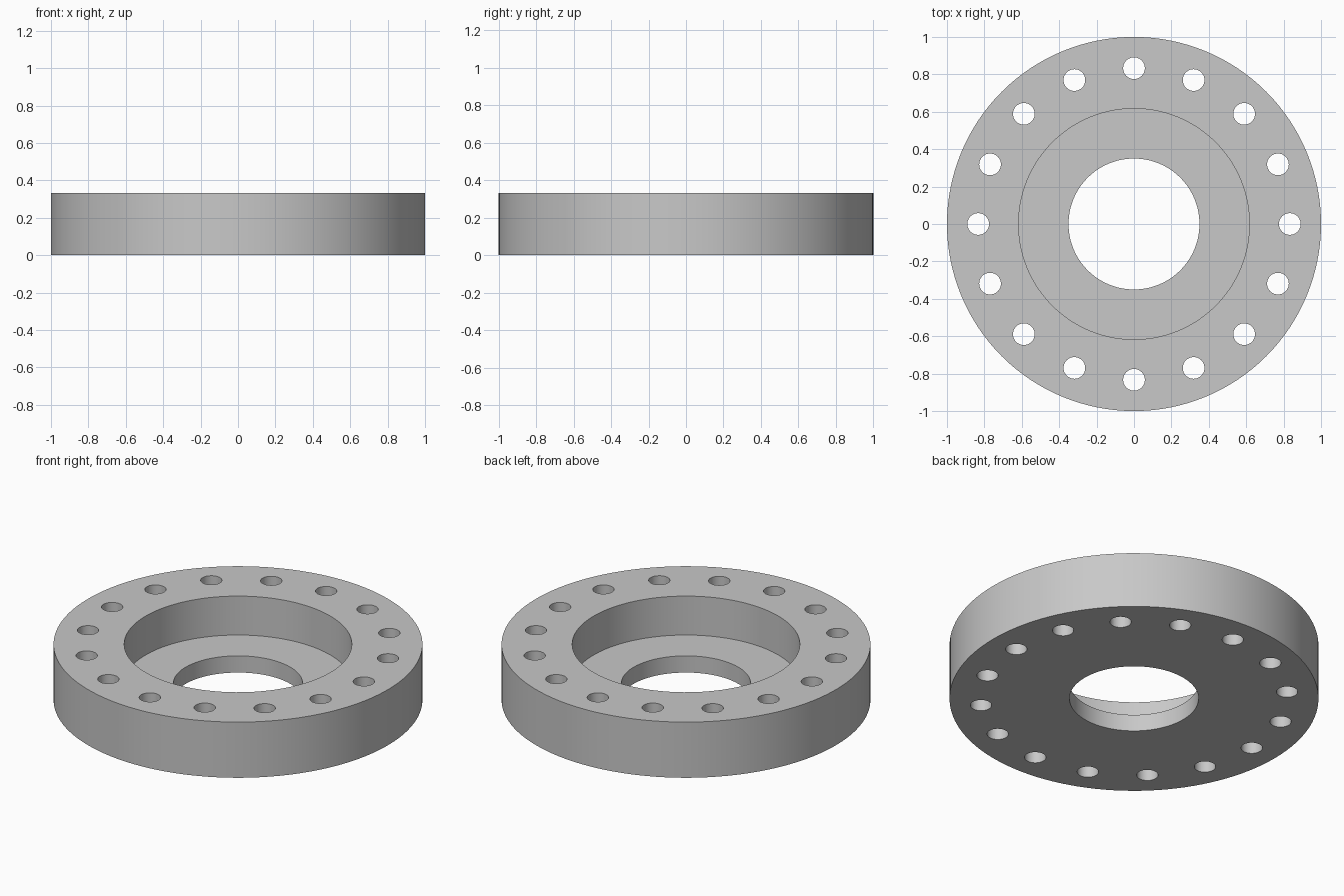
import bpy, bmesh, math
from mathutils import Matrix

if "Cube" in bpy.data.objects:
    bpy.data.objects.remove(bpy.data.objects["Cube"])

HEIGHT, FLOOR = 0.333, 0.1
R_OUT, R_RECESS, R_BORE = 1.0, 0.617, 0.35
R_BOLTS, R_HOLE, BOLTS = 0.833, 0.058, 16
SEG = 128


def new_object(name, bm):
    bmesh.ops.recalc_face_normals(bm, faces=bm.faces[:])
    mesh = bpy.data.meshes.new(name)
    bm.to_mesh(mesh)
    bm.free()
    obj = bpy.data.objects.new(name, mesh)
    bpy.context.collection.objects.link(obj)
    return obj


# Flange ring: stepped cross-section turned around z
profile = [(R_BORE, 0), (R_OUT, 0), (R_OUT, HEIGHT),
           (R_RECESS, HEIGHT), (R_RECESS, FLOOR), (R_BORE, FLOOR)]
bm = bmesh.new()
rings = []
for i in range(SEG):
    a = 2 * math.pi * i / SEG
    rings.append([bm.verts.new((r * math.cos(a), r * math.sin(a), z)) for r, z in profile])
n = len(profile)
for i in range(SEG):
    p, q = rings[i], rings[(i + 1) % SEG]
    for j in range(n):
        k = (j + 1) % n
        bm.faces.new((p[j], q[j], q[k], p[k]))
flange = new_object("flange_ring", bm)

# Bolt hole cutters
bm = bmesh.new()
for i in range(BOLTS):
    a = 2 * math.pi * i / BOLTS
    pos = Matrix.Translation((R_BOLTS * math.cos(a), R_BOLTS * math.sin(a), HEIGHT / 2))
    bmesh.ops.create_cone(bm, cap_ends=True, segments=40, radius1=R_HOLE,
                          radius2=R_HOLE, depth=HEIGHT + 0.2, matrix=pos)
cutter = new_object("bolt_hole_cutter", bm)
cutter.hide_render = True

# Cut the holes and bake the result
mod = flange.modifiers.new("bolt_holes", 'BOOLEAN')
mod.operation = 'DIFFERENCE'
mod.solver = 'EXACT'
mod.object = cutter
bpy.context.view_layer.objects.active = flange
bpy.ops.object.select_all(action='DESELECT')
flange.select_set(True)
bpy.ops.object.modifier_apply(modifier=mod.name)
bpy.data.objects.remove(cutter, do_unlink=True)

# Plain grey metal, round walls smooth with sharp rims
grey = bpy.data.materials.new("grey_metal")
grey.diffuse_color = (0.58, 0.58, 0.58, 1)
grey.use_nodes = True
grey.node_tree.nodes["Principled BSDF"].inputs["Base Color"].default_value = grey.diffuse_color
flange.data.materials.clear()
flange.data.materials.append(grey)
bpy.ops.object.shade_smooth_by_angle(angle=math.radians(30))
